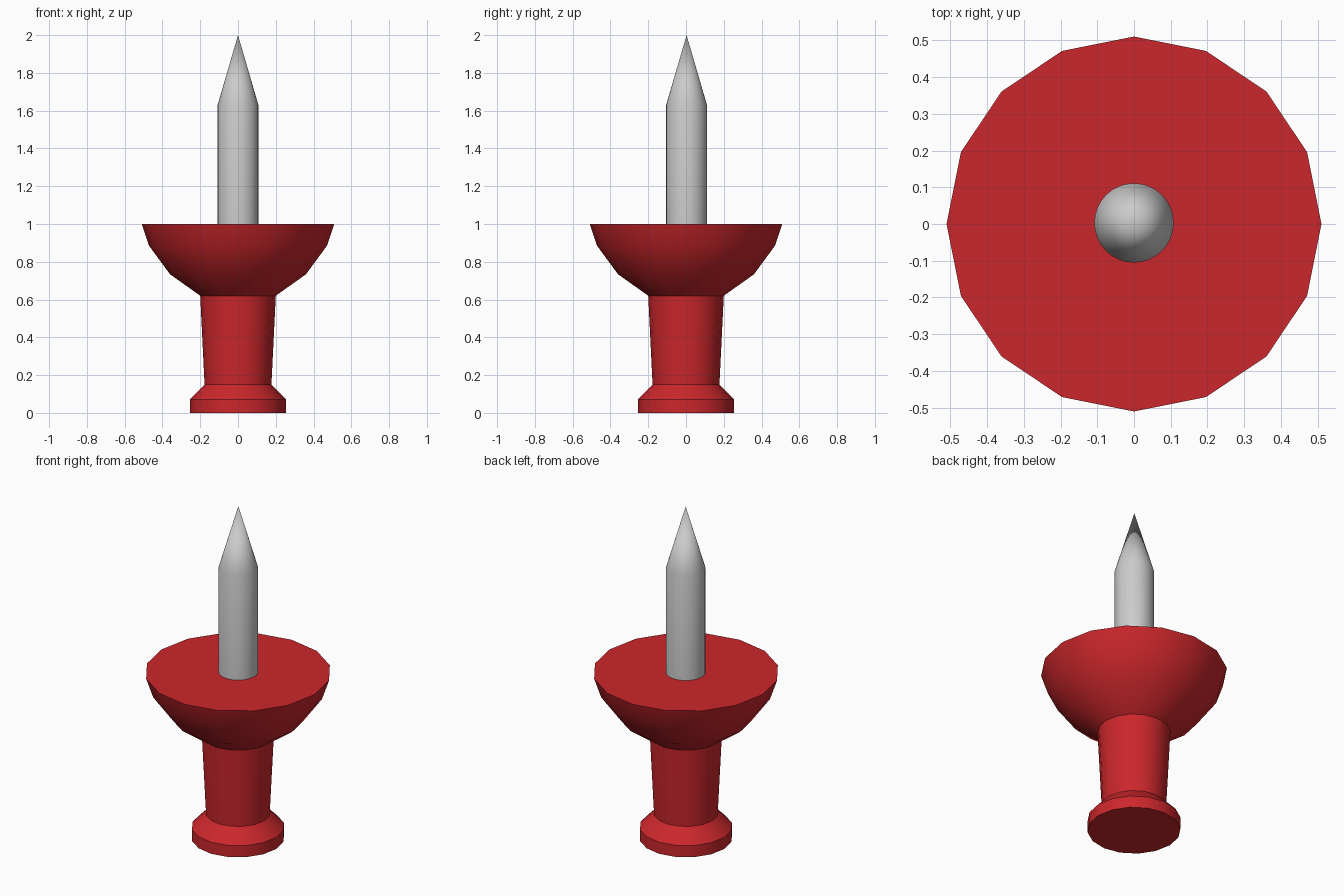
import bpy, bmesh, math

if "Cube" in bpy.data.objects:
    bpy.data.objects.remove(bpy.data.objects["Cube"])


def lathe(name, profile, sides, angle, color=None, y=0.0):
    """Revolve (radius, z) points about the vertical axis, capping both ends."""
    bm = bmesh.new()
    rings = []
    for r, z in profile:
        if r == 0:
            rings.append([bm.verts.new((0, y, z))] * sides)
        else:
            rings.append([bm.verts.new((r * math.cos(a), y + r * math.sin(a), z))
                          for a in (2 * math.pi * i / sides for i in range(sides))])
    for low, high in zip(rings, rings[1:]):
        for i in range(sides):
            j = (i + 1) % sides
            corners = dict.fromkeys((low[i], low[j], high[j], high[i]))
            bm.faces.new(list(corners))
    for ring in (rings[0], rings[-1]):
        if ring[0] is not ring[1]:
            bm.faces.new(ring)
    bmesh.ops.recalc_face_normals(bm, faces=bm.faces[:])
    mesh = bpy.data.meshes.new(name)
    bm.to_mesh(mesh)
    bm.free()
    obj = bpy.data.objects.new(name, mesh)
    bpy.context.collection.objects.link(obj)
    if color:
        mesh.materials.append(color)
    bpy.ops.object.select_all(action='DESELECT')
    obj.select_set(True)
    bpy.context.view_layer.objects.active = obj
    bpy.ops.object.shade_smooth_by_angle(angle=math.radians(angle))
    return obj


red = bpy.data.materials.new("red_plastic")
red.diffuse_color = (0.6, 0.02, 0.025, 1)
red.use_nodes = True
red.node_tree.nodes["Principled BSDF"].inputs["Base Color"].default_value = red.diffuse_color

# Red grip: end disc, chamfer, tapered neck, then a bowl-shaped collar
bowl = [(0.2, 0.62), (0.36, 0.734), (0.471, 0.885), (0.51, 1.0)]
lathe("grip", [(0.255, 0), (0.255, 0.07), (0.177, 0.15)] + bowl, 16, 31, red)

# Metal pin with a conical point
lathe("pin", [(0.108, 0.99), (0.108, 1.63), (0, 2.0)], 32, 35, y=0.003)
